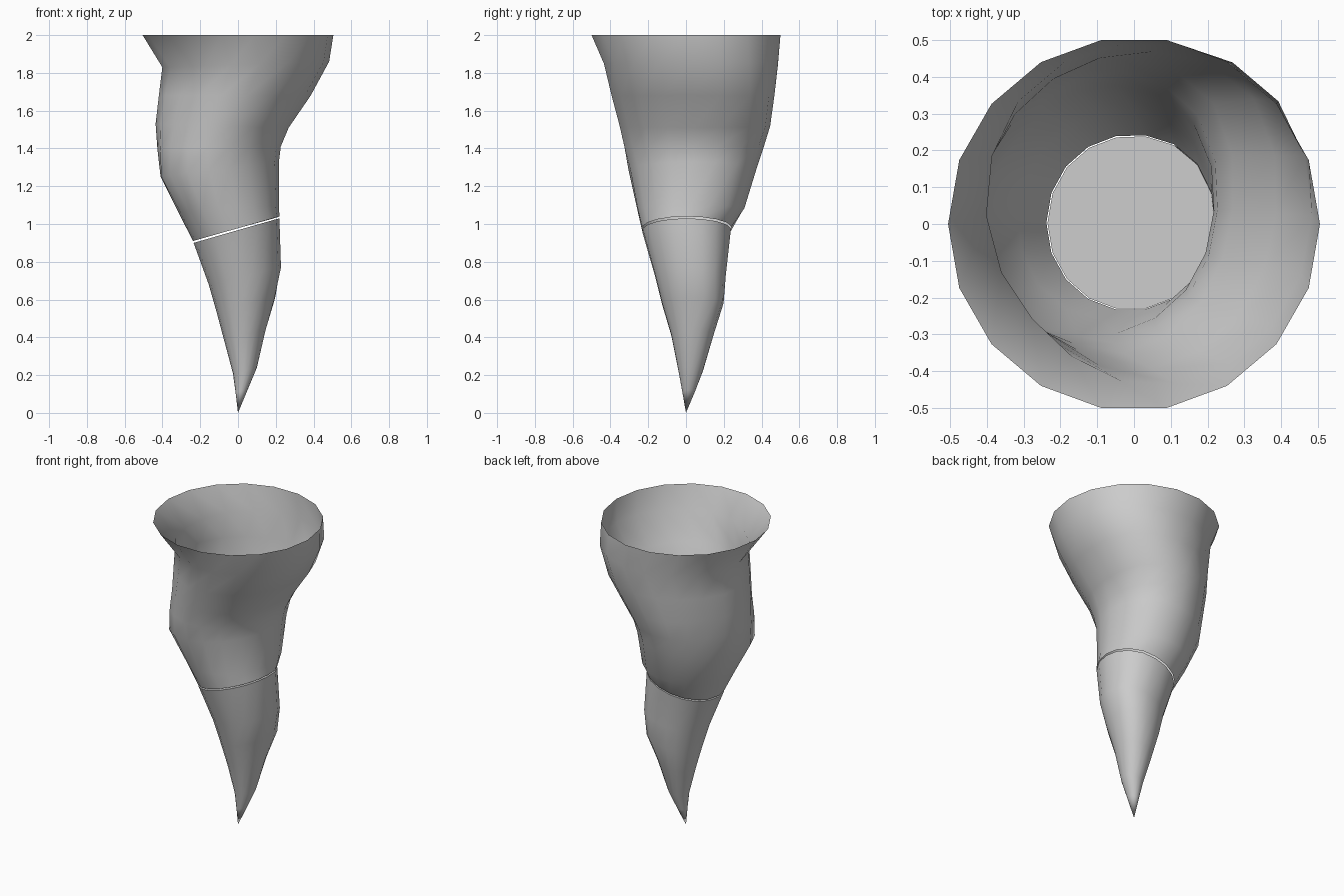
import bpy, bmesh, math

if "Cube" in bpy.data.objects:
    bpy.data.objects.remove(bpy.data.objects["Cube"])

SIDES = 18

# Each ring: left x, right x, front y, back y, z at left edge, z at right edge,
# then bulges towards back right, back left and front left
TIP_RINGS = [
    (-0.013, 0.05, -0.02, 0.048, 0.11, 0.12, 0, 0, 0),
    (-0.027, 0.10, -0.04, 0.09, 0.21, 0.24, 0, 0, 0),
    (-0.075, 0.145, -0.078, 0.145, 0.39, 0.44, 0.01, 0, 0),
    (-0.115, 0.19, -0.125, 0.19, 0.54, 0.61, 0.03, 0, 0),
    (-0.155, 0.225, -0.162, 0.205, 0.68, 0.77, 0.02, 0, 0),
    (-0.235, 0.218, -0.23, 0.235, 0.90, 1.03, 0.01, 0, 0),
]
MOUTH_RINGS = [
    (-0.238, 0.218, -0.232, 0.238, 0.91, 1.04, 0.01, 0, 0),
    (-0.315, 0.215, -0.255, 0.305, 1.06, 1.10, 0.015, -0.01, 0.01),
    (-0.41, 0.213, -0.295, 0.367, 1.25, 1.33, 0.03, -0.03, 0.03),
    (-0.432, 0.222, -0.325, 0.402, 1.40, 1.41, 0.035, -0.04, 0),
    (-0.445, 0.262, -0.352, 0.432, 1.53, 1.51, 0.05, -0.04, -0.03),
    (-0.424, 0.378, -0.395, 0.452, 1.68, 1.68, 0.055, -0.01, -0.03),
    (-0.402, 0.48, -0.435, 0.48, 1.83, 1.86, 0.02, 0.02, -0.03),
    (-0.505, 0.505, -0.50, 0.50, 2.0, 2.0, 0, 0, 0),
]


def add_ring(bm, ring):
    left, right, front, back, zl, zr = ring[:6]
    cx, cy = (left + right) / 2, (front + back) / 2
    rx = (right - left) / 2
    ry = (back - front) / 2 / math.cos(math.pi / SIDES)
    verts = []
    for i in range(SIDES):
        a = 2 * math.pi * i / SIDES
        bulge = sum(b * max(0, math.cos(a - math.radians(d))) ** 6
                    for b, d in zip(ring[6:], (45, 135, 225)))
        x = cx + (rx + bulge) * math.cos(a)
        y = cy + (ry + bulge) * math.sin(a)
        z = (zl + zr) / 2 + (zr - zl) / 2 * math.cos(a)
        verts.append(bm.verts.new((x, y, z)))
    return verts


def build(name, rings, pointed=False):
    bm = bmesh.new()
    loops = [add_ring(bm, r) for r in rings]
    for lower, upper in zip(loops, loops[1:]):
        for i in range(SIDES):
            j = (i + 1) % SIDES
            bm.faces.new((lower[i], lower[j], upper[j], upper[i]))
    if pointed:
        # Point at the bottom, flat cap on the cut
        point = bm.verts.new((0, 0, 0))
        for i in range(SIDES):
            bm.faces.new((point, loops[0][(i + 1) % SIDES], loops[0][i]))
        bm.faces.new(loops[-1])
    mesh = bpy.data.meshes.new(name)
    bm.to_mesh(mesh)
    bm.free()
    obj = bpy.data.objects.new(name, mesh)
    bpy.context.collection.objects.link(obj)
    bpy.ops.object.select_all(action='DESELECT')
    obj.select_set(True)
    bpy.context.view_layer.objects.active = obj
    bpy.ops.object.shade_smooth_by_angle(angle=math.radians(50))
    return obj


# Solid pointed lower end
build("tip", TIP_RINGS, pointed=True)
# Open, bent upper funnel
build("funnel", MOUTH_RINGS)
